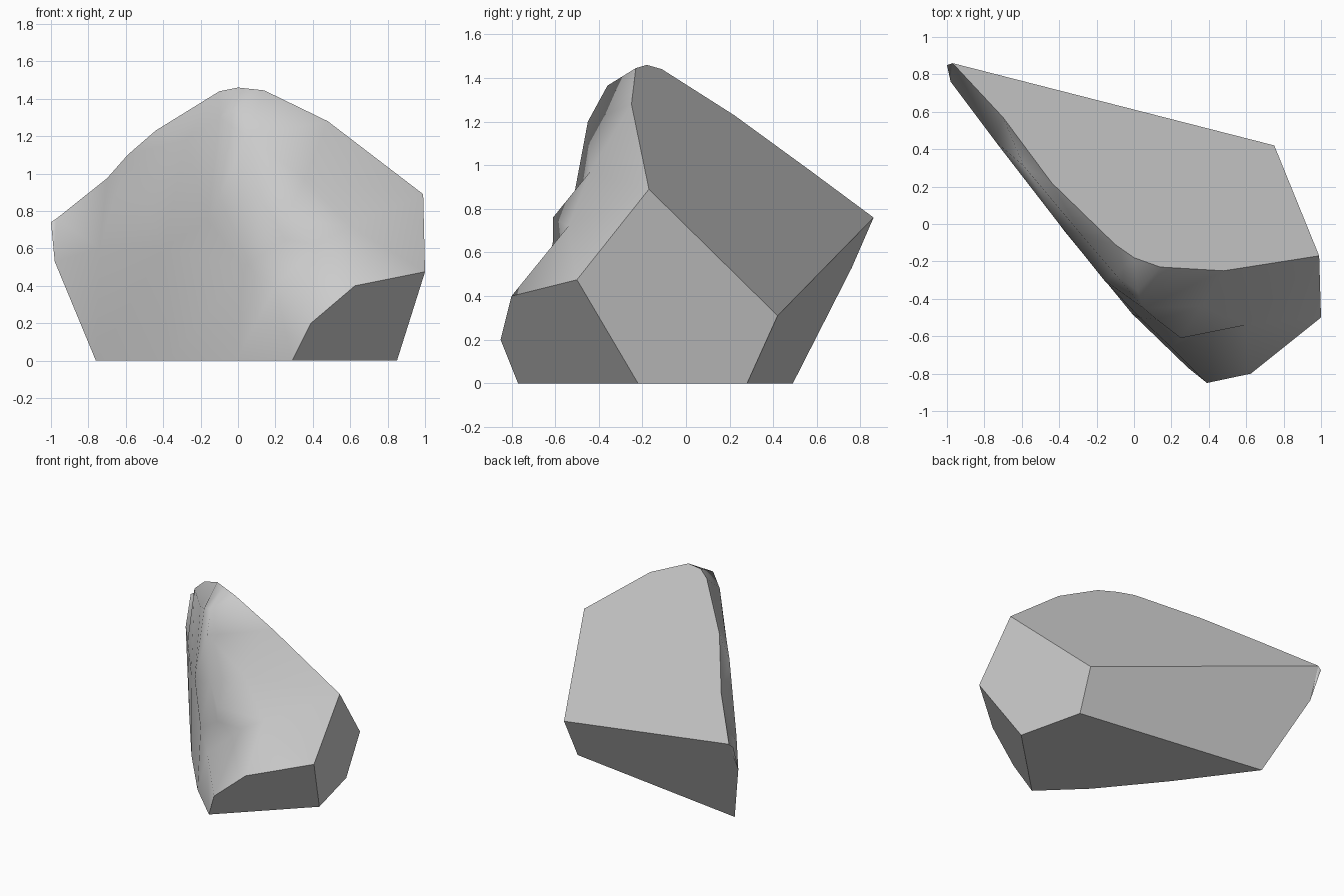
import bpy
import bmesh
from mathutils import Vector
from mathutils.geometry import delaunay_2d_cdt

default_cube = bpy.data.objects.get("Cube")
if default_cube:
    bpy.data.objects.remove(default_cube, do_unlink=True)

# Stone colour
stone = bpy.data.materials.new("grey_stone")
stone.use_nodes = True
colour = (0.6, 0.6, 0.6, 1)
stone.diffuse_color = colour
stone.node_tree.nodes["Principled BSDF"].inputs["Base Color"].default_value = colour

# Corners shared by the flat broken sides
right_top = (0.99, -0.17, 0.89)
right_front = (1, -0.5, 0.475)
right_base = (0.85, -0.22, 0)
back_base = (0.73, 0.28, 0)
back_top = (0.75, 0.42, 0.31)

# Rim of the weathered front, split where the flat sides meet
crest = [(0.48, -0.25, 1.28), (0.14, -0.23, 1.445), (0, -0.18, 1.46),
         (-0.1, -0.11, 1.44), (-0.44, 0.22, 1.23), (-0.7, 0.57, 0.975),
         (-0.97, 0.86, 0.76)]
far_end = [(-1, 0.85, 0.74), (-0.98, 0.76, 0.53)]
base_edge = [(-0.76, 0.49, 0), (-0.37, -0.04, 0), (-0.01, -0.48, 0), (0.29, -0.77, 0)]
toe = [(0.39, -0.85, 0.2), (0.625, -0.8, 0.4)]
rim = [right_top] + crest + far_end + base_edge + toe + [right_front]

# Relief points on the weathered front
ridge = [(0.02, -0.36, 1.365), (0.05, -0.45, 1.2), (0.12, -0.51, 0.88)]
knob = [(0.25, -0.61, 0.76), (0.25, -0.61, 0.65), (0.42, -0.57, 0.62), (0.6, -0.54, 0.72)]
flank = [(0.36, -0.44, 0.97), (0.2, -0.66, 0.4)]
left_wall = [(-0.59, 0.31, 1.1), (-0.28, -0.06, 1.18), (-0.1, -0.27, 1.3),
             (-0.74, 0.44, 0.6), (-0.4, 0, 0.6), (-0.16, -0.3, 0.75), (0.03, -0.5, 0.5)]
points = rim + ridge + knob + flank + left_wall

# Weathered front: triangulated skin across the rim and relief points
flat = [Vector((0.9 * x - 0.45 * y, z)) for x, y, z in points]
skin = delaunay_2d_cdt(flat, [], [list(range(len(rim)))], 1, 1e-5)
sources = skin[3]

bm = bmesh.new()
verts = {p: bm.verts.new(p) for p in points + [right_base, back_base, back_top]}
for tri in skin[2]:
    face = bm.faces.new([verts[points[sources[i][0]]] for i in tri])
    face.smooth = True

# Flat broken sides
sides = [
    [right_top] + crest + [back_top],
    [right_top, back_top, back_base, right_base, right_front],
    [right_front, right_base, base_edge[-1]] + toe,
    [back_top, crest[-1]] + far_end + [base_edge[0], back_base],
    [back_base] + base_edge + [right_base],
]
for side in sides:
    face = bm.faces.new([verts[p] for p in side])
    face.smooth = False
    for edge in face.edges:
        edge.smooth = False

bmesh.ops.recalc_face_normals(bm, faces=bm.faces)
mesh = bpy.data.meshes.new("rock_shard")
bm.to_mesh(mesh)
bm.free()
mesh.materials.append(stone)
rock = bpy.data.objects.new("rock_shard", mesh)
bpy.context.collection.objects.link(rock)
